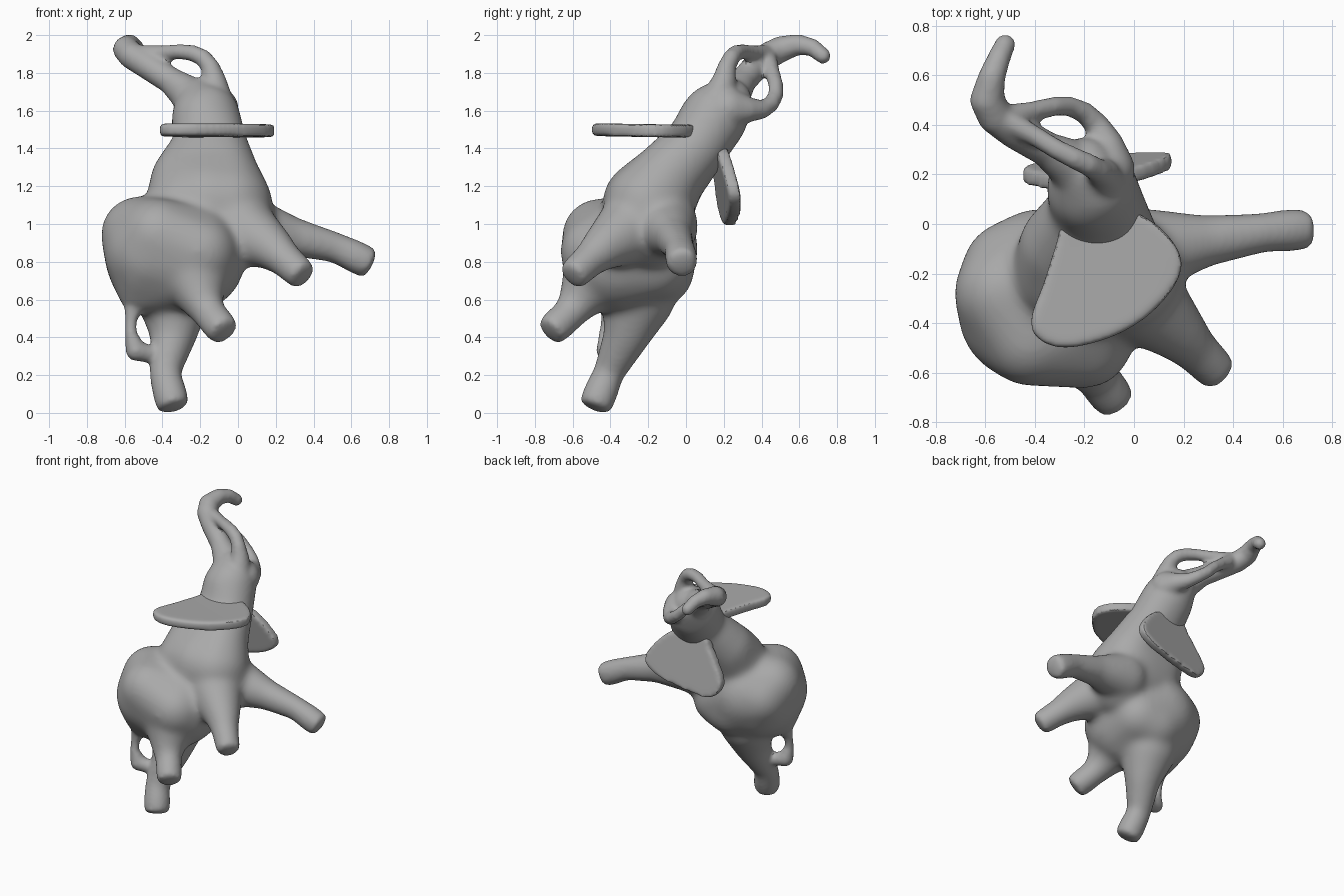
import bpy, bmesh
from mathutils import Vector
from mathutils.geometry import interpolate_bezier

if "Cube" in bpy.data.objects:
    bpy.data.objects.remove(bpy.data.objects["Cube"])

grey = bpy.data.materials.new("elephant_grey")
grey.diffuse_color = (0.4, 0.4, 0.4, 1)
grey.use_nodes = True
grey.node_tree.nodes["Principled BSDF"].inputs["Base Color"].default_value = grey.diffuse_color


def ball(bm, p, r):
    b = bmesh.ops.create_icosphere(bm, subdivisions=3, radius=r)
    bmesh.ops.translate(bm, verts=b["verts"], vec=p)


def chain(bm, pts, grow=0.0):
    """Tapered limb: closely spaced balls along (x, y, z, radius) points."""
    for a, b in zip(pts, pts[1:]):
        a, b = Vector(a), Vector(b)
        n = max(1, int((b - a).xyz.length / (0.22 * min(a.w, b.w))) + 1)
        for i in range(n + 1):
            p = a.lerp(b, i / n)
            ball(bm, p.xyz, p.w + grow)


def mass(bm, balls, grow=0.006):
    """Taut skin stretched over a group of balls."""
    tmp = bmesh.new()
    for x, y, z, r in balls:
        ball(tmp, (x, y, z), r + grow)
    verts = [bm.verts.new(v.co) for v in tmp.verts]
    tmp.free()
    bmesh.ops.convex_hull(bm, input=verts)
    bmesh.ops.delete(bm, geom=[v for v in verts if v.is_valid and not v.link_faces], context='VERTS')


def foot_pad(bm, pts):
    """Flat sole at the end of a leg."""
    prev, last = Vector(pts[-2]), Vector(pts[-1])
    d = (last - prev).xyz.normalized()
    r = last.w
    cyl = bmesh.ops.create_cone(bm, cap_ends=True, segments=24, radius1=r * 1.06,
                                radius2=r * 1.06, depth=r * 1.0)
    rot = Vector((0, 0, 1)).rotation_difference(d).to_matrix()
    bmesh.ops.rotate(bm, verts=cyl["verts"], matrix=rot, cent=(0, 0, 0))
    bmesh.ops.translate(bm, verts=cyl["verts"], vec=last.xyz + d * r * 0.45)


def finish(bm, name, voxel, rounds):
    """Fuse the pieces into one skin and soften it."""
    me = bpy.data.meshes.new(name)
    bm.to_mesh(me)
    bm.free()
    ob = bpy.data.objects.new(name, me)
    bpy.context.collection.objects.link(ob)
    bpy.ops.object.select_all(action='DESELECT')
    bpy.context.view_layer.objects.active = ob
    ob.select_set(True)
    m = ob.modifiers.new("fuse", 'REMESH')
    m.mode = 'VOXEL'
    m.voxel_size = voxel
    s = ob.modifiers.new("soften", 'SMOOTH')
    s.factor = 0.5
    s.iterations = rounds
    for mod in ("fuse", "soften"):
        bpy.ops.object.modifier_apply(modifier=mod)
    ob.data.materials.clear()
    ob.data.materials.append(grey)
    bpy.ops.object.shade_smooth_by_angle()
    return ob


# Rump
bm = bmesh.new()
mass(bm, [(-.40, -.28, .83, .30), (-.25, -.36, .82, .285), (-.44, -.36, .85, .265),
          (-.37, -.21, .87, .27), (-.525, -.28, .945, .197), (-.42, -.46, .94, .19),
          (-.49, -.19, .87, .20), (-.50, -.43, .75, .14), (-.20, -.47, .85, .19),
          (-.30, -.16, .76, .20), (-.18, -.17, .79, .19), (-.545, -.39, .60, .07)])

# Chest, shoulders, neck and head
shoulders = [(-.27, -.19, 1.09, .22), (-.16, -.20, 1.10, .24), (-.05, -.20, 1.10, .23)]
upper = [(-.28, -.09, 1.23, .18), (-.16, -.09, 1.25, .185), (-.07, -.10, 1.25, .18)]
neck = [(-.18, .06, 1.42, .155), (-.15, .06, 1.42, .165), (-.115, .06, 1.42, .16)]
head = [(-.175, .14, 1.55, .175), (-.165, .155, 1.57, .172)]
mass(bm, [(-.02, -.19, .98, .215)] + shoulders)
mass(bm, shoulders + upper)
mass(bm, upper + neck)
mass(bm, neck + head)
mass(bm, head + [(-.20, .22, 1.645, .13)])
chain(bm, [(-.40, -.28, .85, .22), (-.02, -.19, .96, .20)])

# Legs
legs = [
    [(-.03, -.25, 1.0, .20), (.17, -.43, .88, .115), (.24, -.50, .82, .088), (.30, -.56, .765, .082)],
    [(.02, -.11, .99, .17), (.28, -.07, .935, .10), (.52, -.035, .875, .075), (.635, -.025, .82, .083)],
    [(-.24, -.44, .77, .20), (-.195, -.56, .60, .105), (-.155, -.61, .53, .083), (-.11, -.67, .475, .085)],
    [(-.34, -.25, .62, .19), (-.34, -.31, .42, .118), (-.39, -.41, .21, .076), (-.36, -.455, .10, .087)],
]
for leg in legs:
    chain(bm, leg, .008)
    foot_pad(bm, leg)
core = finish(bm, "core", 0.017, 24)

# Trunk, grown out of the fused core
bm = bmesh.new()
bm.from_mesh(core.data)
bpy.data.objects.remove(core)
chain(bm, [(-.19, .19, 1.62, .13), (-.26, .245, 1.685, .095), (-.35, .30, 1.755, .068),
           (-.48, .375, 1.84, .069), (-.56, .435, 1.89, .069), (-.593, .50, 1.925, .066),
           (-.575, .59, 1.95, .052), (-.545, .67, 1.935, .043), (-.52, .725, 1.89, .039)], .004)
# Two tusks whose tips meet the trunk
chain(bm, [(-.12, .17, 1.65, .09), (-.125, .20, 1.75, .062), (-.145, .215, 1.83, .045),
           (-.185, .24, 1.88, .042), (-.24, .265, 1.905, .04), (-.31, .30, 1.913, .037),
           (-.40, .355, 1.905, .037), (-.52, .42, 1.90, .045)], .004)
chain(bm, [(-.11, .22, 1.61, .11), (-.11, .32, 1.605, .065), (-.15, .40, 1.605, .046),
           (-.20, .45, 1.635, .04), (-.26, .475, 1.68, .037), (-.32, .475, 1.74, .036),
           (-.41, .455, 1.81, .037), (-.50, .43, 1.87, .05)], .004)
# Tail curling back to the hind leg
chain(bm, [(-.53, -.37, .64, .085), (-.55, -.40, .57, .05), (-.567, -.42, .49, .027),
           (-.567, -.43, .42, .027), (-.54, -.42, .33, .052), (-.46, -.40, .31, .042),
           (-.40, -.38, .31, .045)], .004)
finish(bm, "elephant_body", 0.0135, 8)


def ear(name, outline, place, offset):
    """Thick rounded leaf from a closed smooth outline."""
    p = [Vector(place(u, v)) for u, v in outline]
    n = len(p)
    loop = []
    for i in range(n):
        a, b, c, d = p[i - 1], p[i], p[(i + 1) % n], p[(i + 2) % n]
        loop += interpolate_bezier(b, b + (c - a) / 6, c - (d - b) / 6, c, 6)[:-1]
    bm = bmesh.new()
    off = Vector(offset)
    top = [bm.verts.new(q + off) for q in loop]
    low = [bm.verts.new(q - off) for q in loop]
    bm.faces.new(top)
    bm.faces.new(low[::-1])
    for i in range(len(loop)):
        j = (i + 1) % len(loop)
        bm.faces.new((top[j], top[i], low[i], low[j]))
    bmesh.ops.recalc_face_normals(bm, faces=bm.faces)
    finish(bm, name, 0.012, 16)


# Ears: one spread forward, one hanging behind
ear("front_ear",
    [(-.27, .03), (-.32, -.10), (-.365, -.24), (-.415, -.38), (-.39, -.46), (-.28, -.50),
     (-.10, -.46), (.05, -.375), (.16, -.255), (.192, -.15), (.14, -.05), (.04, .03), (-.12, .09)],
    lambda u, v: (u, v, 1.492 - .02 * min(0, v + .1)), (0, 0, .034))
ear("back_ear",
    [(-.28, 1.42), (-.33, 1.34), (-.39, 1.24), (-.445, 1.13), (-.435, 1.05), (-.36, .995),
     (-.20, 1.01), (0, 1.055), (.115, 1.11), (.155, 1.18), (.10, 1.28), (.0, 1.38), (-.12, 1.43)],
    lambda u, v: (u, .175 + (1.4 - v) * .19 + (u + .15) * .12, v), (0, .034, 0))
